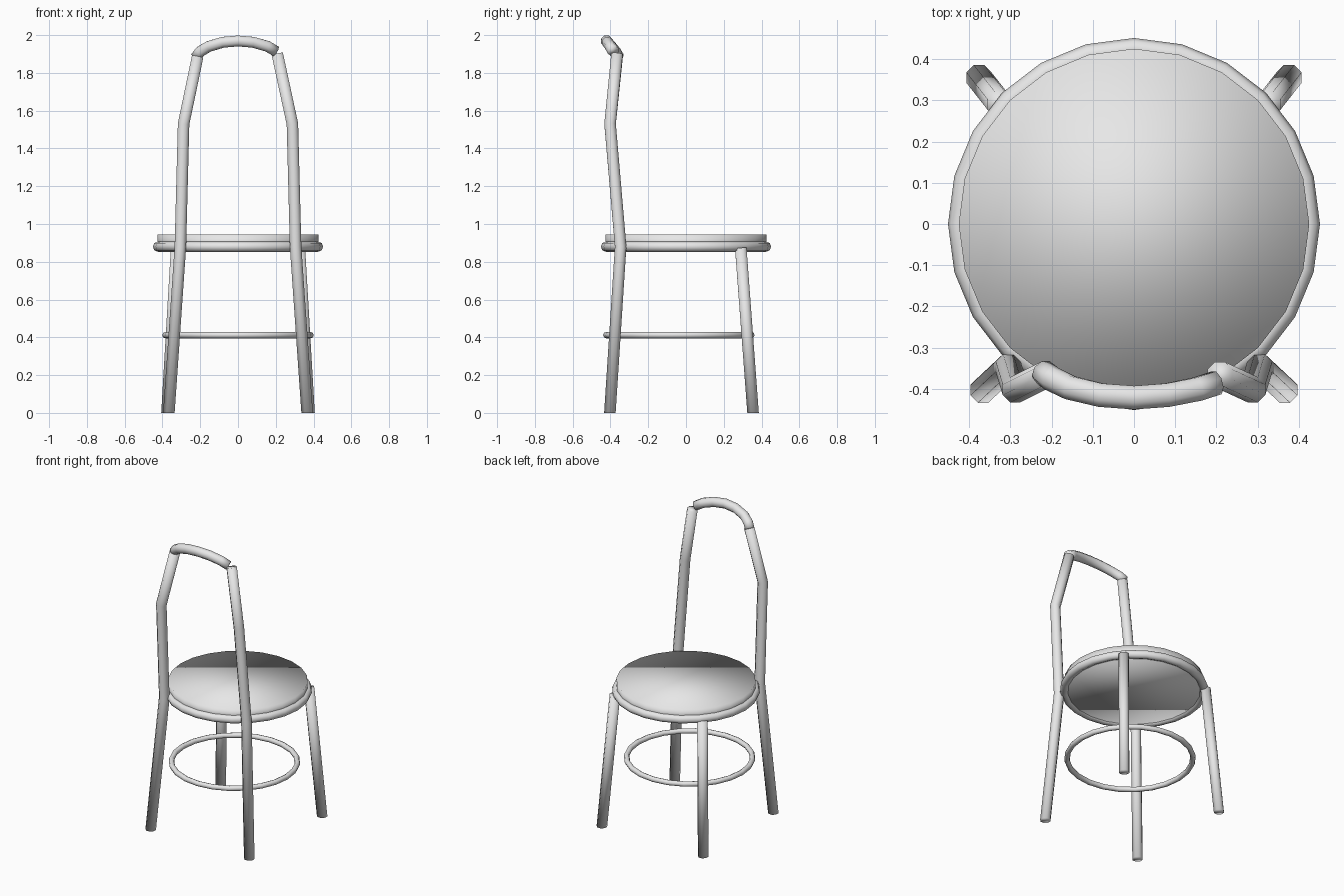
import bpy, bmesh, math
from mathutils import Vector

if "Cube" in bpy.data.objects:
    bpy.data.objects.remove(bpy.data.objects["Cube"])

metal = bpy.data.materials.new("light grey")
metal.diffuse_color = (0.8, 0.8, 0.8, 1)
metal.use_nodes = True
metal.node_tree.nodes["Principled BSDF"].inputs["Base Color"].default_value = metal.diffuse_color


def finish(name, bm):
    bmesh.ops.recalc_face_normals(bm, faces=bm.faces)
    for f in bm.faces:
        f.smooth = True
    me = bpy.data.meshes.new(name)
    bm.to_mesh(me)
    bm.free()
    me.materials.append(metal)
    ob = bpy.data.objects.new(name, me)
    bpy.context.collection.objects.link(ob)
    return ob


def tube(name, path, r, sides=8, closed=False, flat_foot=False):
    """Sweep a round section along a path."""
    bm = bmesh.new()
    pts = [Vector(p) for p in path]
    n = len(pts)
    rings = []
    for i, p in enumerate(pts):
        if closed:
            t = pts[(i + 1) % n] - pts[i - 1]
        else:
            a = (p - pts[i - 1]).normalized() if i else Vector()
            b = (pts[i + 1] - p).normalized() if i < n - 1 else Vector()
            t = a + b
        if flat_foot and i == 0:
            t = Vector((0, 0, 1))
        t.normalize()
        u = Vector((0, 1, 0)) if not closed else Vector((0, 0, 1))
        u = (u - t * u.dot(t)).normalized()
        v = t.cross(u)
        ring = []
        for k in range(sides):
            w = 2 * math.pi * (k + 0.5 * (not closed)) / sides
            ring.append(bm.verts.new(p + (u * math.cos(w) + v * math.sin(w)) * r))
        rings.append(ring)
    for i in range(n if closed else n - 1):
        a, b = rings[i], rings[(i + 1) % n]
        for k in range(sides):
            j = (k + 1) % sides
            bm.faces.new((a[k], a[j], b[j], b[k]))
    if not closed:
        bm.faces.new(rings[0])
        bm.faces.new(rings[-1])
    return finish(name, bm)


def circle(radius, y, z, n=24):
    return [(radius * math.cos(2 * math.pi * i / n),
             y + radius * math.sin(2 * math.pi * i / n), z) for i in range(n)]


# Seat disc, soft-shaded over its rim
bm = bmesh.new()
bmesh.ops.create_cone(bm, cap_ends=True, segments=24, radius1=0.425,
                      radius2=0.425, depth=0.08)
bmesh.ops.translate(bm, verts=bm.verts, vec=(0, 0, 0.905))
finish("seat", bm)

# Rings under the seat and between the legs
tube("seat_ring", circle(0.424, 0, 0.88), 0.027, closed=True)
tube("foot_ring", circle(0.384, -0.038, 0.412), 0.017, closed=True)

# Legs and the bent posts that carry the backrest
for side, s in (("left", -1), ("right", 1)):
    tube(side + "_short_leg",
         [(s * 0.376, 0.355, 0), (s * 0.325, 0.29, 0.872)], 0.033, flat_foot=True)
    top = (0.208, -0.365, 1.9) if s > 0 else (-0.214, -0.365, 1.885)
    tube(side + "_back_post",
         [(s * 0.366, -0.403, 0), (s * 0.305, -0.346, 0.88),
          (s * 0.288, -0.402, 1.53), top], 0.033, flat_foot=True)

# Curved top rail leaning backwards
tube("top_rail",
     [(-0.222, -0.358, 1.885), (-0.20, -0.375, 1.913), (-0.155, -0.397, 1.94),
      (-0.08, -0.415, 1.962), (0, -0.421, 1.969), (0.08, -0.415, 1.962),
      (0.155, -0.4, 1.941), (0.2, -0.385, 1.915)], 0.031)
